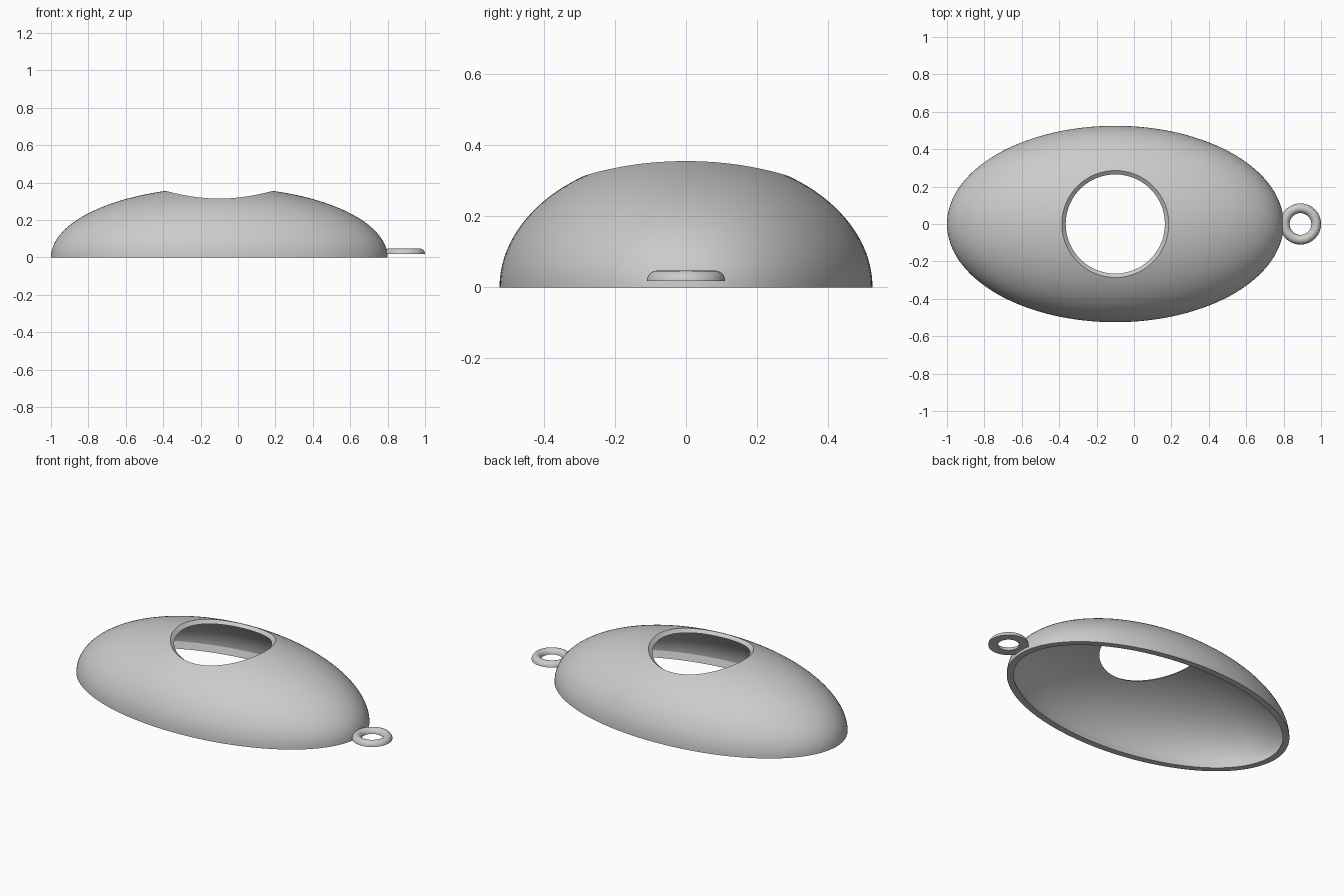
import bpy
import bmesh
import math

if "Cube" in bpy.data.objects:
    bpy.data.objects.remove(bpy.data.objects["Cube"])

grey = bpy.data.materials.new("plain grey")
grey.use_nodes = True
colour = (0.6, 0.6, 0.6, 1)
grey.diffuse_color = colour
grey.node_tree.nodes["Principled BSDF"].inputs["Base Color"].default_value = colour


def loft(name, rings, location):
    """Join closed rings of points in order, and the last back to the first."""
    bm = bmesh.new()
    loops = [[bm.verts.new(p) for p in ring] for ring in rings]
    n = len(loops[0])
    for low, high in zip(loops, loops[1:] + loops[:1]):
        for i in range(n):
            j = (i + 1) % n
            bm.faces.new((low[i], low[j], high[j], high[i]))
    bmesh.ops.recalc_face_normals(bm, faces=bm.faces)
    mesh = bpy.data.meshes.new(name)
    bm.to_mesh(mesh)
    bm.free()
    mesh.materials.append(grey)
    obj = bpy.data.objects.new(name, mesh)
    obj.location = location
    bpy.context.collection.objects.link(obj)
    bpy.ops.object.select_all(action="DESELECT")
    obj.select_set(True)
    bpy.context.view_layer.objects.active = obj
    bpy.ops.object.shade_smooth_by_angle(angle=math.radians(25))
    return obj


def ellipse(rx, ry, z, n=128):
    angles = [math.tau * i / n for i in range(n)]
    return [(rx * math.cos(a), ry * math.sin(a), z) for a in angles]


def dome(a, b, c, hole, start_z, rows=24):
    """Rings on an ellipsoid, from start_z up to a round hole seen from above."""
    k = math.sqrt(1 - (start_z / c) ** 2)
    base = ellipse(a * k, b * k, 0)
    rim = ellipse(hole, hole, 0)
    rings = []
    for r in range(rows + 1):
        s = math.cos(math.pi / 2 * r / rows)
        ring = []
        for (bx, by, _), (hx, hy, _) in zip(base, rim):
            x, y = hx + (bx - hx) * s, hy + (by - hy) * s
            z = c * math.sqrt(max(0, 1 - (x / a) ** 2 - (y / b) ** 2))
            ring.append((x, y, z))
        rings.append(ring)
    return rings


# Hollow oval shell: outer dome, bevelled hole, inner dome, inward lip at the foot
outer = dome(0.9, 0.525, 0.375, 0.286, 0)
inner = dome(0.877, 0.502, 0.352, 0.265, 0.04)
foot = ellipse(0.862, 0.487, 0)
loft("shell", outer + inner[::-1] + [foot], (-0.1, 0, 0))

# Hanging ring: half-round section with a flat underside
section = [math.pi * i / 12 for i in range(13)]
rings = []
for t in section:
    radius = 0.084 + 0.026 * math.cos(t)
    rings.append(ellipse(radius, radius, 0.029 * math.sin(t), 64))
loft("hanging_ring", rings, (0.89, 0, 0.018))
